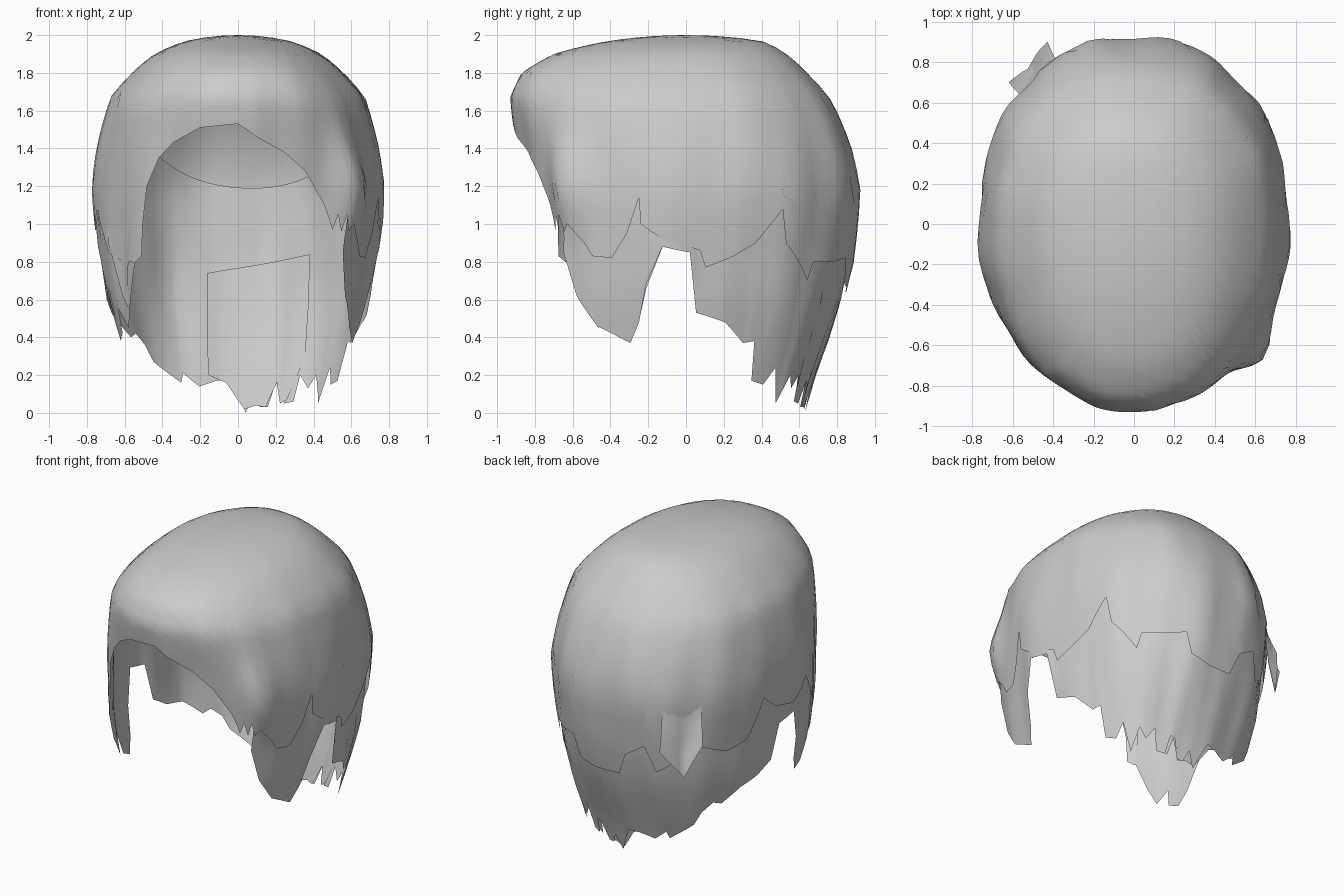
import bpy, bmesh, math

hair = bpy.data.materials.new("hair grey")
hair.diffuse_color = (0.6, 0.6, 0.6, 1)

# Head shape: height, half width, front depth, back depth
SHAPE = [(2.0, 0, 0, 0), (1.97, .27, .40, .40), (1.9, .44, .70, .53), (1.8, .56, .87, .64),
         (1.67, .675, .93, .76), (1.55, .71, .915, .825), (1.4, .745, .885, .885),
         (1.2, .77, .86, .93), (1.0, .76, .83, .915), (.8, .73, .84, .89), (.6, .70, .83, .84),
         (.4, .645, .8, .765), (.2, .59, .72, .68), (0, .54, .65, .62)]


def lerp(table, x):
    for p, q in zip(table, table[1:]):
        if x <= q[0]:
            t = max(0, (x - p[0]) / (q[0] - p[0]))
            return [a + (b - a) * t for a, b in zip(p[1:], q[1:])]
    return table[-1][1:]


PROFILE = [(math.sqrt(2 - z), w, f, b) for z, w, f, b in SHAPE]


def point(deg, z, scale):
    """Point on the hair surface: 0 is the right side, 90 the back, 270 the front."""
    w, f, b = lerp(PROFILE, math.sqrt(max(0, 2 - z)))
    a = math.radians(deg)
    c, s = math.cos(a), math.sin(a)
    # rounder outline towards the crown, boxier at the tips
    if s > 0:
        e = .83 + .11 * min(1, max(0, (z - .3) / .6))
    else:
        e = .83 + .09 * min(1, max(0, (z - .8) / .4))
    x = math.copysign(abs(c) ** e, c) * w
    y = math.copysign(abs(s) ** e, s) * (b if s > 0 else f)
    # soft strand waves and the fuller sweep at the right temple
    low = min(1, (2 - z) * 1.5)
    k = scale + .010 * low * math.sin(9 * a + 2.5 * z) + .005 * low * math.sin(17 * a - 3 * z)
    d = (deg + 41 + 180) % 360 - 180
    k += .10 * math.exp(-(d / 10) ** 2) * math.exp(-((z - 1.2) / .25) ** 2)
    return x * k, y * k, z


def sheet(name, rim, top, scale, rows, tip_scale=None):
    """Hair sheet hanging from height top(deg) to a jagged rim of (deg, z) points."""
    lo, hi = rim[0][0], rim[-1][0]
    knots = [k[0] for k in rim]
    grid = [lo + i * 4 for i in range(int((hi - lo) / 4) + 1)]
    degs = sorted(knots + [g for g in grid if min(abs(g - k) for k in knots) > 1.2])
    bm = bmesh.new()
    cols = []
    for d in degs:
        q0, q1 = math.sqrt(max(0, 2 - top(d))), math.sqrt(2 - lerp(rim, d)[0])
        col = []
        for r in range(rows + 1):
            t = r / rows
            k = scale + ((tip_scale or scale) - scale) * t * t
            col.append(bm.verts.new(point(d, 2 - (q0 + (q1 - q0) * t) ** 2, k)))
        cols.append(col)
    for a, b in zip(cols, cols[1:]):
        for r in range(rows):
            bm.faces.new((a[r], a[r + 1], b[r + 1], b[r]))
    bmesh.ops.remove_doubles(bm, verts=bm.verts, dist=.0005)
    for f in bm.faces:
        f.smooth = True
    me = bpy.data.meshes.new(name)
    bm.to_mesh(me)
    bm.free()
    me.materials.append(hair)
    ob = bpy.data.objects.new(name, me)
    bpy.context.collection.objects.link(ob)
    return ob


# Outer cap with the forehead arch
CAP = [(-90, 1.53), (-83.5, 1.46), (-72.5, 1.38), (-64, 1.28), (-56, 1.1), (-52.5, .97),
       (-50.5, 1.05), (-48.5, .96), (-47, 1.05), (-45, .96), (-43, 1.0), (-36, .9), (-32, .83),
       (-24, .82), (-19, .95), (-15, 1.14), (-14, 1.0), (-6, .92), (4, .86), (5.5, .77),
       (15, .83), (23, .9), (32, 1.08), (34, .9), (46, .7), (48, .8), (60, .8), (70, .82),
       (74, .68), (84, .64), (95, .64), (100, .8), (110, .88), (115, .7), (122, .75), (128, .9),
       (140, .85), (150, .8), (160, .85), (168, 1.1), (175, 1.0), (185, .95), (195, 1.08),
       (205, .85), (215, .8), (226, .8), (230, .83), (231.8, 1.0), (233.5, 1.2), (238, 1.35),
       (243.8, 1.43), (255.7, 1.51), (270, 1.53)]
sheet("hair_cap", CAP, lambda d: 2.0, 1.0, 18)

# Lower layer: side locks in front of the ears and long jagged nape
LOWER = [(-46, .85), (-40, .62), (-31, .46), (-25, .42), (-18, .37), (-14, .48), (-11, .68),
         (-6, .88), (1, .85), (2.5, .53), (12, .48), (20, .37), (25, .38), (27, .17), (34, .15),
         (39, .24), (44, .05), (50, .2), (54, .13), (60, .2), (62, .06), (68, .05), (71, .17),
         (74, .15), (77, .03), (81, .03), (84, .1), (87.5, .0), (92, .18), (98, .17),
         (107, .14), (115, .21), (117, .16), (133, .27), (138, .36), (145, .42), (150, .4),
         (160, .5), (170, .53), (177, .6), (179, .85), (186, .88), (191, .66), (194, .48),
         (198, .38), (204, .42), (206, .55), (211, .45), (218, .6), (226, .82)]
sheet("lower_layer", LOWER,
      lambda d: 1.19 + .16 * min(1.3, abs(d - 85) / 38) ** 2, .965, 12, 1.0)

# Inner nape strand
NAPE = [(58, .3), (62, .17), (66, .07), (70, .05), (73, .16), (78, .03), (83, .04), (88, .02),
        (94, .16), (102, .2)]
sheet("nape_strand", NAPE, lambda d: .84 - .10 * (d - 58) / 44, .94, 6, .985)

# Loose flicked lock at the back left and a lock by the left temple
sheet("back_left_lock", [(119, .9), (125, .78), (129, .7), (132, .78), (137, .92)],
      lambda d: 1.25, .985, 8, 1.12)
sheet("left_temple_lock", [(206, .9), (212, .62), (215, .55), (219, .75), (224, .95)],
      lambda d: 1.4, .985, 8, 1.005)
